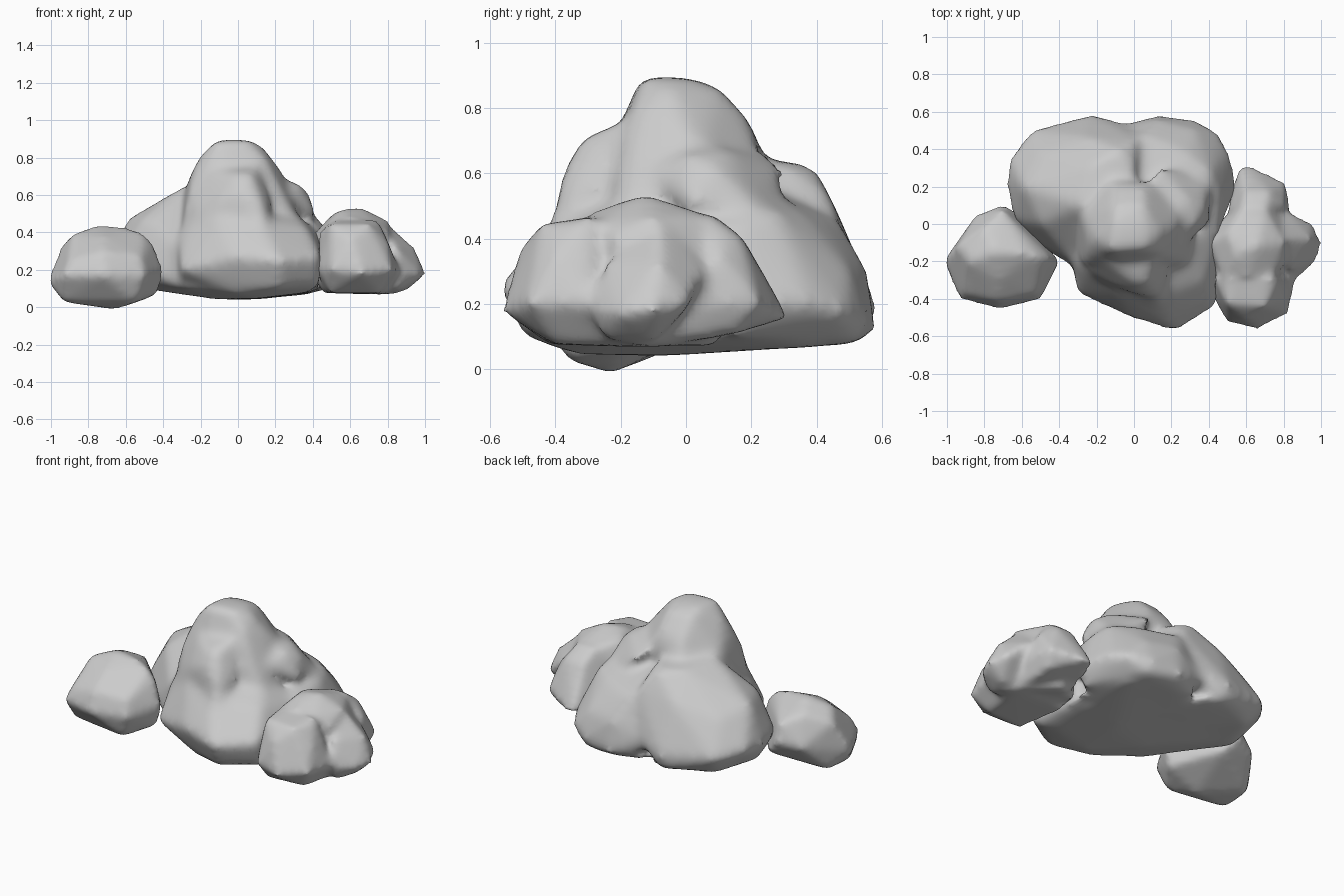
import bpy, bmesh


def lump(bm, pts):
    """Add one convex boulder lobe from a handful of corner points."""
    vs = [bm.verts.new(p) for p in pts]
    res = bmesh.ops.convex_hull(bm, input=vs)
    loose = {g for g in res["geom_interior"] + res["geom_unused"]
             if isinstance(g, bmesh.types.BMVert)}
    bmesh.ops.delete(bm, geom=list(loose), context='VERTS')


def rock(name, lumps, voxel=0.025, rounds=12):
    """Fuse the lobes into one weathered, smooth-shaded rock."""
    bm = bmesh.new()
    for pts in lumps:
        part = bmesh.new()
        lump(part, pts)
        tmp = bpy.data.meshes.new("tmp")
        part.to_mesh(tmp)
        part.free()
        bm.from_mesh(tmp)
        bpy.data.meshes.remove(tmp)
    bmesh.ops.recalc_face_normals(bm, faces=bm.faces)
    me = bpy.data.meshes.new(name)
    bm.to_mesh(me)
    bm.free()
    ob = bpy.data.objects.new(name, me)
    bpy.context.collection.objects.link(ob)
    m = ob.modifiers.new("fuse", 'REMESH')
    m.mode = 'VOXEL'
    m.voxel_size = voxel
    m.use_smooth_shade = True
    m = ob.modifiers.new("weather", 'SMOOTH')
    m.factor = 0.5
    m.iterations = rounds
    m = ob.modifiers.new("regain", 'DISPLACE')
    m.mid_level = 0
    m.strength = 0.004
    return ob


# Large central rock: flat foot, belly, peak with a nose, back lobes, shoulder
foot = [(-.57, .2, .11), (-.48, .4, .11), (-.2, .52, .09), (.13, .53, .09),
        (.36, .46, .09), (.47, .2, .1), (.4, -.35, .1), (.18, -.46, .09),
        (-.02, -.38, .07), (-.28, -.27, .1), (-.42, -.08, .11),
        (.36, .38, .07), (.36, -.28, .08), (.1, -.34, .05), (-.12, -.1, .045),
        (.1, -.05, .045)]
belly = [(-.3, -.37, .2), (-.32, -.22, .36), (-.32, -.22, .12), (-.02, -.5, .27),
         (.22, -.575, .25), (.22, -.5, .1), (0, -.4, .07), (.44, -.44, .27),
         (.43, -.38, .12), (.45, 0, .38), (.42, 0, .1), (.37, -.3, .42),
         (.1, -.4, .46), (.25, -.1, .55), (-.1, -.36, .46), (-.24, -.24, .48),
         (-.3, .1, .5)]
peak = [(-.11, -.14, .89), (.05, -.13, .89), (.05, -.01, .89), (-.1, 0, .89),
        (-.1, .09, .86), (.05, .1, .86), (.13, -.05, .86), (.21, -.02, .76),
        (.15, -.16, .78), (-.2, -.08, .81), (-.24, -.12, .72), (.05, .19, .76),
        (-.1, .18, .76), (.1, .22, .67), (-.12, .23, .67), (-.28, .05, .64),
        (.26, .05, .67), (-.26, -.2, .6), (.22, -.2, .6), (.3, .1, .3),
        (-.2, .2, .4), (-.3, -.2, .4), (.33, -.2, .43), (0, -.32, .45)]
nose = [(-.08, -.34, .58), (.03, -.37, .62), (.12, -.37, .58), (.07, -.31, .71),
        (-.01, -.3, .71), (-.14, -.2, .73), (.1, -.2, .75), (.18, -.28, .55),
        (-.24, -.24, .53), (.15, -.42, .42), (-.25, -.28, .38), (0, -.1, .4)]
back_left = [(-.68, .2, .24), (-.67, .35, .25), (-.64, .02, .25), (-.5, -.12, .2),
             (-.55, .5, .22), (-.22, .58, .2), (-.22, .57, .11), (-.5, .42, .1),
             (-.6, .15, .11), (-.59, .2, .47), (-.5, 0, .47), (-.5, .38, .42),
             (-.25, .46, .48), (-.28, .1, .65), (-.2, .32, .63),
             (-.08, .39, .62), (0, .3, .62), (.02, .45, .5), (0, .52, .25),
             (0, .1, .06), (-.33, -.22, .12), (-.33, -.2, .34), (0, .1, .65)]
back_right = [(.13, .58, .12), (.33, .55, .15), (.45, .49, .17), (.55, .2, .19),
              (.51, .38, .2), (.13, .55, .31), (.33, .5, .3), (.46, .15, .44),
              (.41, .27, .48), (.3, .36, .47), (.2, .43, .44), (.05, .47, .45),
              (.45, -.05, .4), (.5, .15, .1), (.33, .52, .08), (-.1, .52, .2),
              (-.1, .3, .55), (0, 0, .06), (.05, .5, .08), (.15, .1, .6)]
shoulder = [(.25, .05, .68), (.33, 0, .65), (.37, .08, .62), (.28, .13, .67),
            (.28, -.1, .6), (.41, 0, .5), (.4, .2, .5), (.1, .25, .65),
            (.15, .3, .6), (.1, 0, .7), (.1, 0, .4), (.25, .3, .48)]
rock("central_rock",
     [foot, belly, peak, nose, back_left, back_right, shoulder])

# Small left rock: wide base rising to a rounded cap
boulder = [(-1.015, -.2, .14), (-.93, -.3, .03), (-.92, -.1, .04),
           (-.66, -.23, -.01), (-.93, -.4, .17), (-.72, -.455, .17),
           (-.5, -.4, .17), (-.4, -.2, .2), (-.43, -.2, .07), (-.55, -.36, .03),
           (-.84, .05, .2), (-.7, .1, .22), (-.62, .06, .13), (-.9, -.37, .25),
           (-.72, -.41, .29), (-.52, -.37, .27), (-.94, -.12, .33),
           (-.45, -.18, .33), (-.88, -.2, .39), (-.74, -.15, .44),
           (-.58, -.16, .42), (-.5, -.18, .39), (-.72, -.3, .37),
           (-.7, .07, .33), (-.8, -.02, .38)]
rock("left_rock", [boulder], 0.022, 7)

# Right rock: front knob, middle crown, side spur and back knob
front_knob = [(.66, -.56, .18), (.5, -.52, .2), (.43, -.4, .2), (.82, -.48, .2),
              (.86, -.3, .2), (.8, -.4, .34), (.75, -.3, .46), (.52, -.3, .46),
              (.5, -.43, .44), (.7, -.44, .44), (.6, -.51, .36), (.44, -.3, .4),
              (.5, -.42, .08), (.75, -.4, .08), (.45, -.1, .08), (.8, -.1, .07),
              (.6, -.1, .44)]
crown = [(.55, -.16, .52), (.66, -.12, .53), (.5, -.05, .49), (.7, 0, .48),
         (.4, -.1, .38), (.39, -.2, .15), (.44, 0, .3), (.8, -.1, .46),
         (.8, -.22, .4), (.73, -.28, .44), (.6, -.28, .48), (.48, -.28, .44),
         (.6, .1, .07), (.85, -.15, .07), (.58, .08, .46), (.7, .08, .46),
         (.84, .05, .25), (.45, 0, .1)]
spur = [(.95, .01, .2), (1.0, -.1, .18), (.98, -.19, .17), (.94, -.08, .32),
        (.83, .06, .3), (.78, -.08, .46), (.87, -.29, .18), (.84, -.25, .32),
        (.9, -.1, .09), (.65, -.1, .07), (.65, -.1, .4), (.85, -.25, .09)]
back_knob = [(.57, .31, .16), (.64, .3, .16), (.81, .22, .2), (.83, .06, .2),
             (.58, .24, .27), (.74, .2, .27), (.6, .17, .4), (.72, .17, .4),
             (.58, .08, .47), (.7, .08, .47), (.8, .1, .35), (.51, .08, .3),
             (.53, .2, .14), (.78, .15, .11), (.5, -.1, .08), (.8, -.1, .07),
             (.6, -.1, .46)]
rock("right_rock", [front_knob, crown, spur, back_knob], 0.02, 10)
